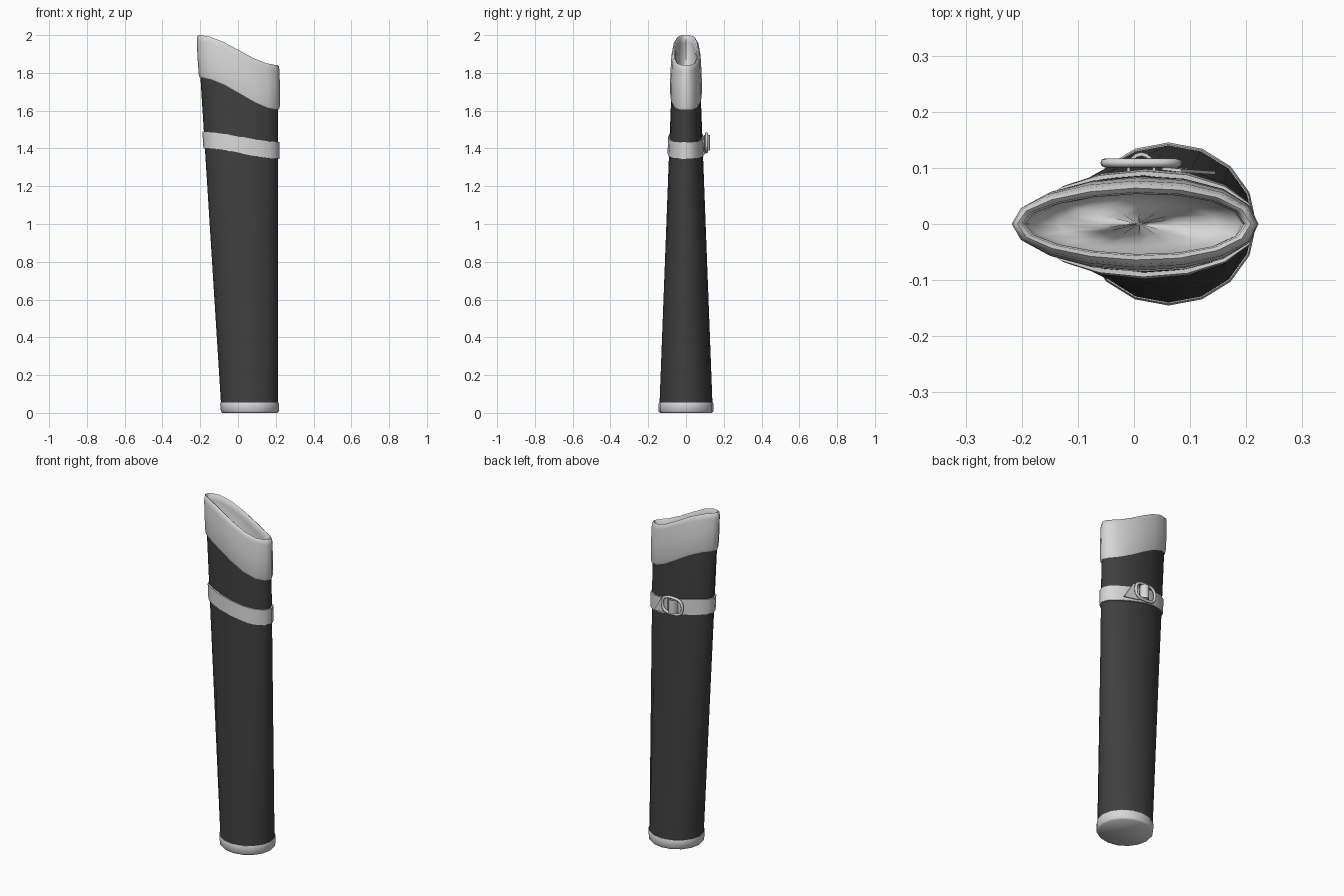
import bpy, bmesh, math
from mathutils import Vector

cube = bpy.data.objects.get("Cube")
if cube:
    bpy.data.objects.remove(cube)


def material(name, value):
    m = bpy.data.materials.new(name)
    m.use_nodes = True
    m.diffuse_color = (value, value, value, 1)
    m.node_tree.nodes["Principled BSDF"].inputs["Base Color"].default_value = (value, value, value, 1)
    return m


dark = material("dark leather", 0.05)
light = material("pale grey trim", 0.68)
SIDES = 16


def ring(z_left, z_right, offset=0.0, k=1.0):
    """Oval section of the tapering tube, tilted in an S from left to right."""
    points = []
    for i in range(SIDES):
        a = 2 * math.pi * i / SIDES
        t = (1 + math.cos(a)) / 2
        z = z_left + (z_right - z_left) * t * t * (3 - 2 * t)
        x_min = -0.087 - 0.063 * z
        rx = (0.213 - x_min) / 2
        ry = 0.142 - 0.038 * z
        points.append(Vector(((0.213 + x_min) / 2 + (rx + offset) * k * math.cos(a),
                              (ry + offset) * k * math.sin(a), z)))
    return points


def loft(name, rings, mat, closed=False, caps=False, angle=62):
    """Skin a list of equal point loops."""
    bm = bmesh.new()
    loops = [[bm.verts.new(p) for p in r] for r in rings]
    n = len(loops[0])
    pairs = list(zip(loops, loops[1:]))
    if closed:
        pairs.append((loops[-1], loops[0]))
    for a, b in pairs:
        for i in range(n):
            j = (i + 1) % n
            bm.faces.new((a[i], a[j], b[j], b[i]))
    if caps:
        bm.faces.new(loops[0][::-1])
        bm.faces.new(loops[-1])
    bmesh.ops.recalc_face_normals(bm, faces=bm.faces)
    mesh = bpy.data.meshes.new(name)
    bm.to_mesh(mesh)
    bm.free()
    mesh.materials.append(mat)
    obj = bpy.data.objects.new(name, mesh)
    bpy.context.collection.objects.link(obj)
    bpy.ops.object.select_all(action="DESELECT")
    obj.select_set(True)
    bpy.context.view_layer.objects.active = obj
    bpy.ops.object.shade_smooth_by_angle(angle=math.radians(angle))
    return obj


# Dark tube
loft("tube_body", [ring(0.04, 0.04), ring(1.0, 1.0), ring(1.79, 1.62)], dark)

# Base band with closed bottom
loft("base_band", [ring(0, 0, -0.004), ring(0.008, 0.008, 0.003), ring(0.046, 0.046, 0.005),
                   ring(0.055, 0.055, 0.002), ring(0.055, 0.055, -0.004)], light, caps=True)

# Top cuff: outer skin, rounded rim, inner wall and sunken floor
loft("top_cuff", [ring(1.78, 1.61, -0.003), ring(1.776, 1.606, 0.004), ring(1.79, 1.62, 0.008),
                  ring(1.88, 1.72, 0.009), ring(1.97, 1.815, 0.007), ring(1.993, 1.835, 0.003),
                  ring(2.0, 1.842, -0.005), ring(1.994, 1.836, -0.013), ring(1.96, 1.80, -0.017),
                  ring(1.80, 1.63, -0.022), ring(1.775, 1.605, -0.03, 0.8),
                  ring(1.77, 1.60, -0.03, 0.4), ring(1.77, 1.60, -0.03, 0.02)], light)

# Strap around the tube
loft("strap", [ring(1.40, 1.345, -0.003), ring(1.40, 1.345, 0.008),
               ring(1.49, 1.435, 0.008), ring(1.49, 1.435, -0.003)], light, closed=True)

# Buckle frame: rounded loop swept with a round section
BX, BY, BZ = 0.013, 0.109, 1.43
frame = []
for i in range(24):
    a = 2 * math.pi * i / 24
    c, s = math.cos(a), math.sin(a)
    d = Vector((math.copysign(abs(c) ** 0.75, c), 0, math.copysign(abs(s) ** 0.75, s)))
    centre = Vector((BX + 0.065 * d.x, BY, BZ + 0.048 * d.z))
    out = Vector((c, 0, s))
    frame.append([centre + 0.008 * (math.cos(b) * out + math.sin(b) * Vector((0, 1, 0)))
                  for b in (2 * math.pi * q / 8 for q in range(8))])
loft("buckle_frame", frame, light, closed=True)


def slab(name, outline, axis, thickness):
    """Extrude a planar outline along an axis."""
    return loft(name, [outline, [p + axis * thickness for p in outline]], light, caps=True, angle=35)


# Strap loop arching over the middle of the buckle
arch = [(r, math.pi * i / 8) for r in (1.0, 0.8) for i in (range(9) if r == 1 else range(8, -1, -1))]
slab("buckle_loop", [Vector((BX + 0.026 * r * math.cos(a), 0.094 + 0.034 * r * math.sin(a), 1.39))
                     for r, a in arch], Vector((0, 0, 1)), 0.08)

# Loose strap end, narrow at the top
slab("strap_end", [Vector((x, y, z)) for x, y, z in
                   ((0.145, 0.088, 1.365), (0.05, 0.098, 1.375), (0.05, 0.096, 1.465), (0.085, 0.092, 1.465))],
     Vector((0, 1, 0)), 0.006)
